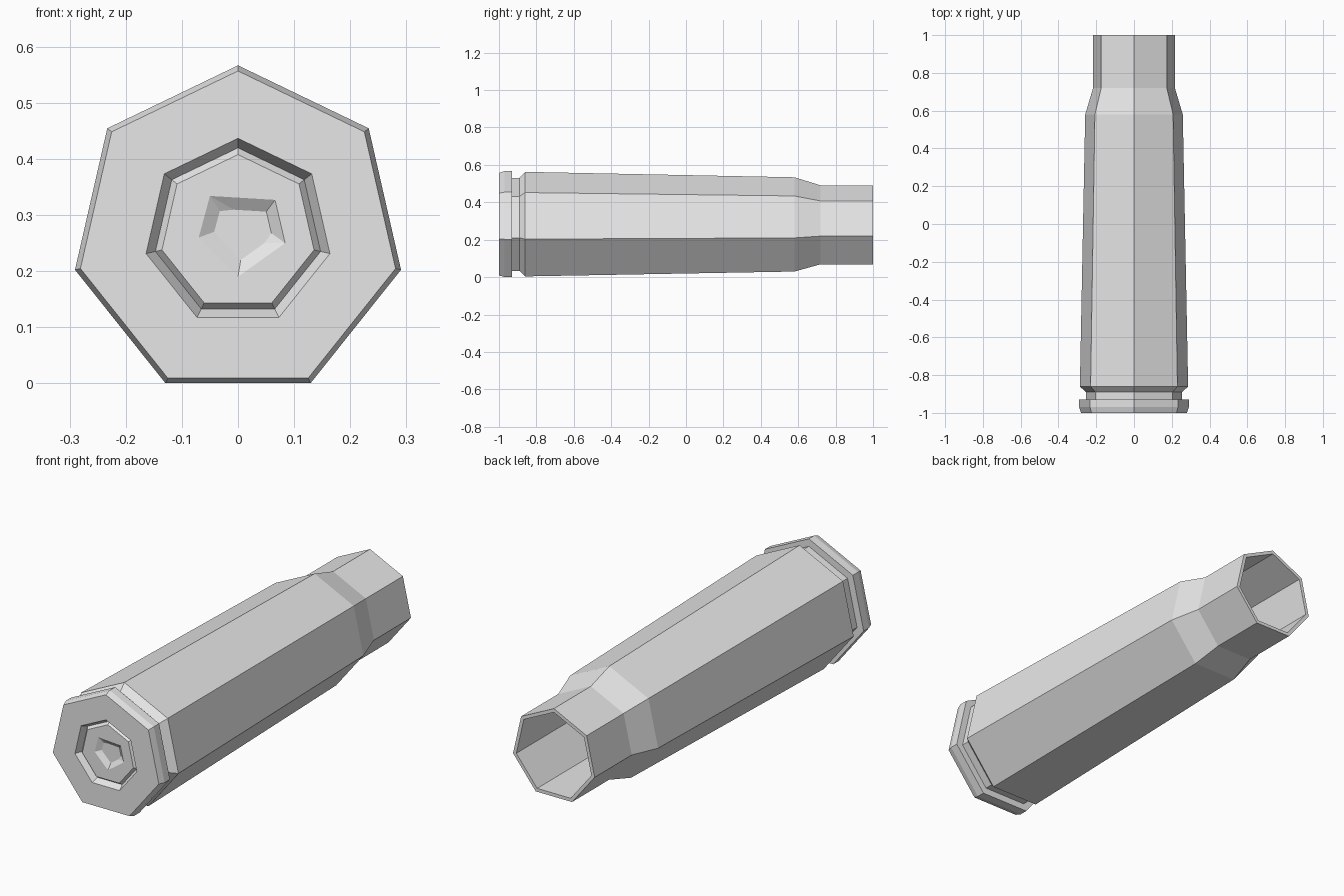
import bpy, bmesh, math
from mathutils import Vector

if "Cube" in bpy.data.objects:
    bpy.data.objects.remove(bpy.data.objects["Cube"])

SIDES = 7
CENTRE_Z = 0.2687

metal = bpy.data.materials.new("grey metal")
metal.diffuse_color = (0.8, 0.8, 0.8, 1)
metal.use_nodes = True
metal.node_tree.nodes["Principled BSDF"].inputs["Base Color"].default_value = metal.diffuse_color


def ring(bm, r, y):
    """Heptagon around the long axis with one corner pointing up."""
    steps = [2 * math.pi * i / SIDES for i in range(SIDES)]
    return [bm.verts.new((r * math.sin(a), y, CENTRE_Z + r * math.cos(a))) for a in steps]


def lathe(bm, profile):
    """Skin a chain of (radius, y) rings and return the rings."""
    rings = [ring(bm, r, y) for r, y in profile]
    for a, b in zip(rings, rings[1:]):
        for i in range(SIDES):
            j = (i + 1) % SIDES
            bm.faces.new((a[i], a[j], b[j], b[i]))
    return rings


def loop_edges(bm, verts):
    pairs = zip(verts, verts[1:] + verts[:1])
    return [bm.edges.get(p) or bm.edges.new(p) for p in pairs]


def fill_between(bm, outer, inner):
    """Fill the flat or sunken band between two loops with triangles."""
    bmesh.ops.triangle_fill(bm, edges=loop_edges(bm, outer) + loop_edges(bm, inner),
                            use_beauty=True, normal=Vector((0, -1, 0)))


def finish(name, bm):
    bmesh.ops.recalc_face_normals(bm, faces=bm.faces)
    mesh = bpy.data.meshes.new(name)
    bm.to_mesh(mesh)
    bm.free()
    mesh.materials.append(metal)
    obj = bpy.data.objects.new(name, mesh)
    bpy.context.collection.objects.link(obj)


# Case: primer pocket, rim, extractor groove, tapered body, shoulder, neck, bore
bm = bmesh.new()
rings = lathe(bm, [
    (0.151, -0.97), (0.168, -1.0), (0.288, -1.0), (0.298, -0.97), (0.298, -0.93),
    (0.262, -0.93), (0.262, -0.89), (0.294, -0.86), (0.265, 0.58), (0.222, 0.72),
    (0.222, 1.0), (0.204, 1.0), (0.204, -0.8),
])
bm.faces.new(rings[0])
bm.faces.new(rings[-1])
finish("case", bm)

# Primer: bevelled cap with an irregular firing dent
bm = bmesh.new()
cap = lathe(bm, [(0.151, -0.97), (0.139, -0.985)])[1]
dent_rim = [bm.verts.new((x, -0.985, z)) for x, z in
            ((-0.05, 0.334), (0.066, 0.327), (0.084, 0.25), (0.0, 0.19), (-0.07, 0.26))]
dent_floor = [bm.verts.new((x, -0.955, z)) for x, z in
              ((-0.015, 0.28), (0.035, 0.285), (0.01, 0.25))]
fill_between(bm, cap, dent_rim)
fill_between(bm, dent_rim, dent_floor)
bm.faces.new(dent_floor)
finish("primer", bm)
